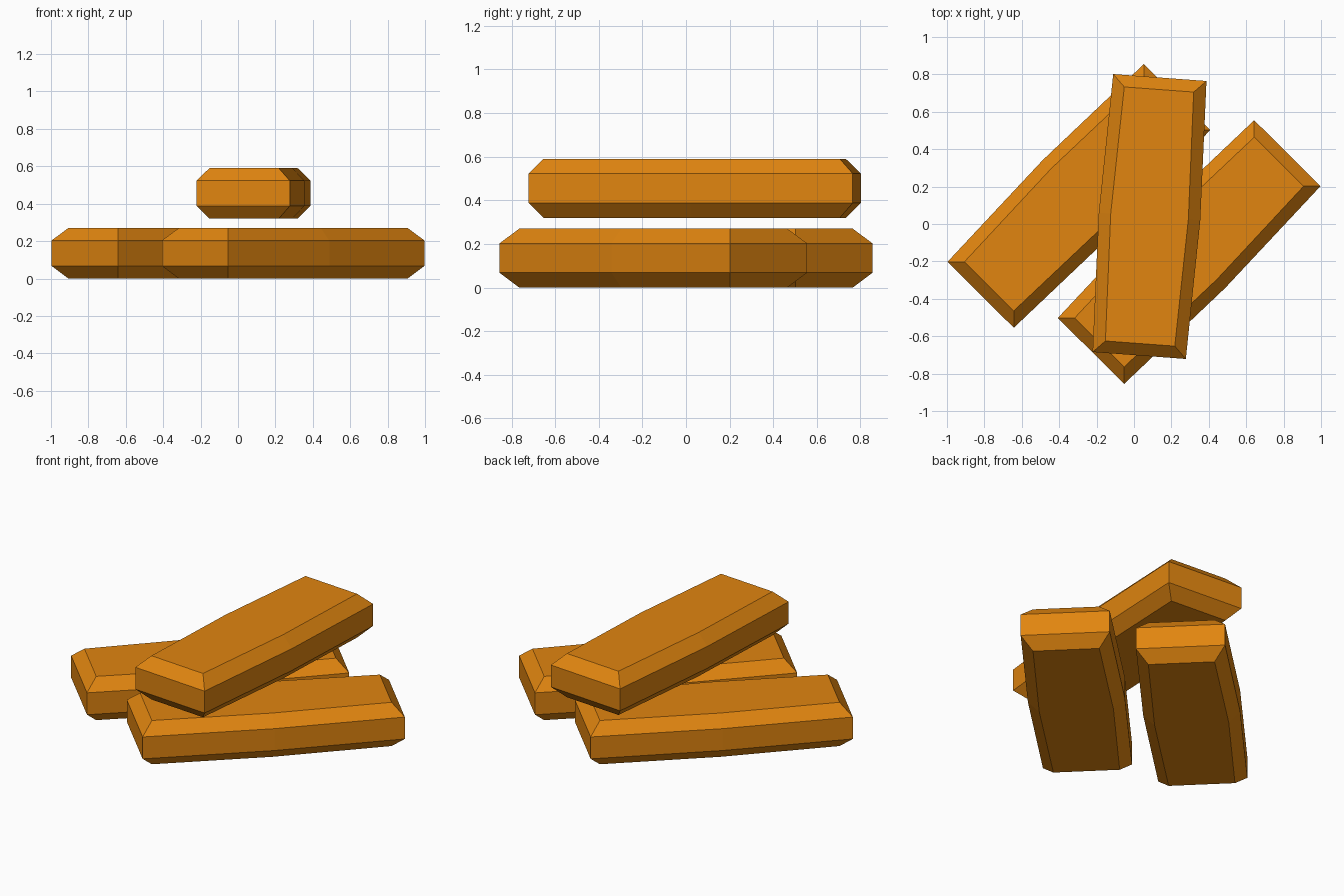
import bpy, bmesh, math
from mathutils import Matrix

if "Cube" in bpy.data.objects:
    bpy.data.objects.remove(bpy.data.objects["Cube"])

wood = bpy.data.materials.new("orange wood")
wood.diffuse_color = (0.75, 0.235, 0.005, 1)
wood.use_nodes = True
wood.node_tree.nodes["Principled BSDF"].inputs["Base Color"].default_value = wood.diffuse_color

LENGTH, WIDTH, CHAMFER, BULGE = 1.49, 0.50, 0.064, 0.022
HEIGHT = 0.27


def plank(name, x, y, z, angle):
    """Chamfered bar along local x, slightly wider at its middle."""
    bm = bmesh.new()
    rings = []
    # horizontal outlines from bottom to top: inset, full, full, inset
    for h, inset in ((0, CHAMFER), (0.068, 0), (HEIGHT - 0.067, 0), (HEIGHT, CHAMFER)):
        a, b = LENGTH / 2 - inset, WIDTH / 2 - inset
        m = b + BULGE
        outline = [(-a, -b), (0, -m), (a, -b), (a, b), (0, m), (-a, b)]
        rings.append([bm.verts.new((px, py, h)) for px, py in outline])
    for low, high in zip(rings, rings[1:]):
        for i in range(6):
            j = (i + 1) % 6
            bm.faces.new((low[i], low[j], high[j], high[i]))
    bm.faces.new(rings[0][::-1])
    bm.faces.new(rings[-1])
    bm.transform(Matrix.Translation((x, y, z)) @ Matrix.Rotation(math.radians(angle), 4, 'Z'))
    mesh = bpy.data.meshes.new(name)
    bm.to_mesh(mesh)
    bm.free()
    mesh.materials.append(wood)
    bpy.context.collection.objects.link(bpy.data.objects.new(name, mesh))


# two parallel planks on the ground, one resting across above them
plank("left_plank", -0.295, 0.15, 0, 45.2)
plank("right_plank", 0.295, -0.15, 0, 45.2)
plank("top_plank", 0.083, 0.04, 0.32, 85.75)
